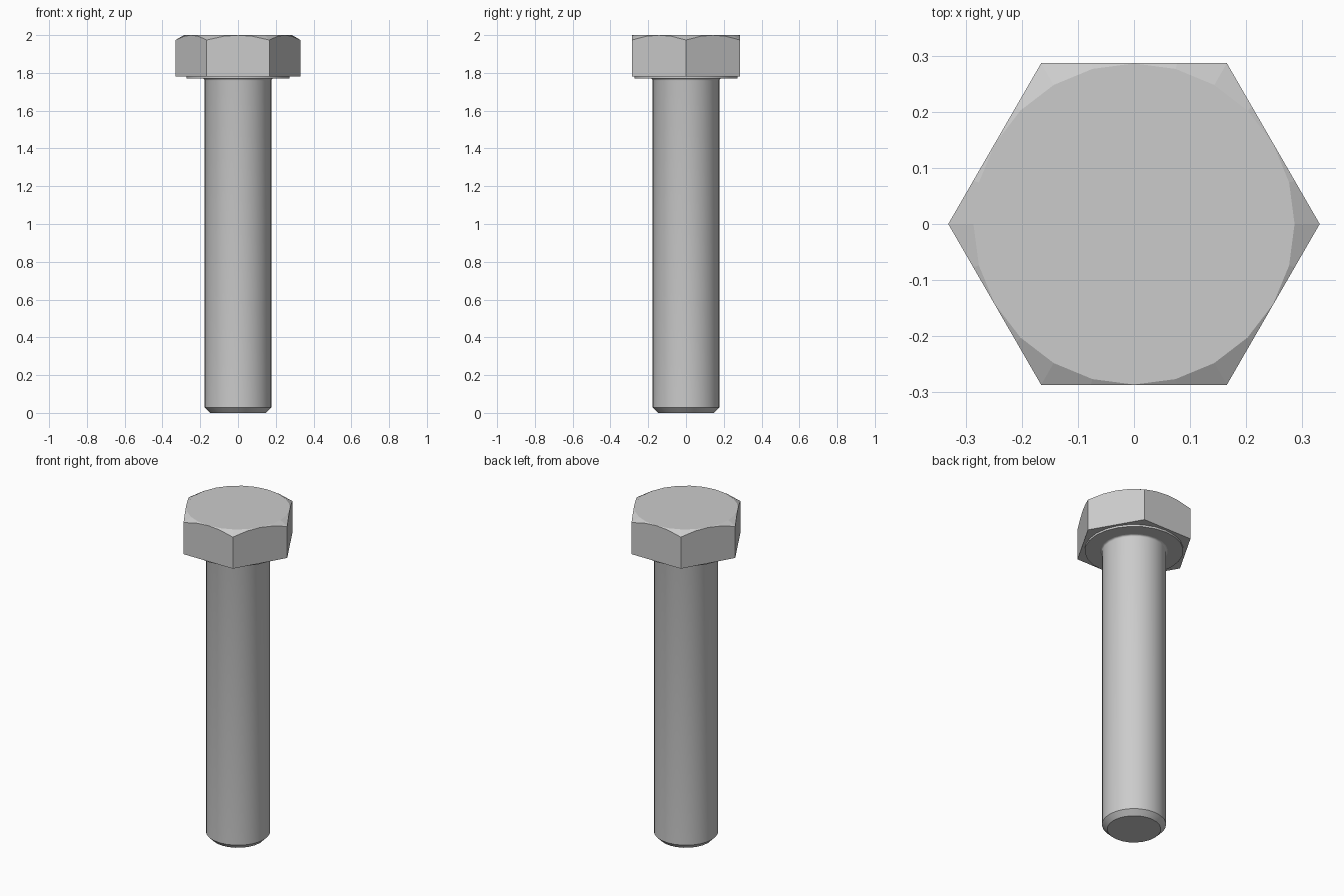
import bpy, bmesh, math

if "Cube" in bpy.data.objects:
    bpy.data.objects.remove(bpy.data.objects["Cube"])

SEGMENTS = 24


def lathe(name, profile, segments=SEGMENTS):
    """Closed solid of revolution from (radius, z) points, listed bottom to top."""
    bm = bmesh.new()
    rings = []
    for r, z in profile:
        rings.append([bm.verts.new((r * math.cos(math.tau * i / segments),
                                    r * math.sin(math.tau * i / segments), z))
                      for i in range(segments)])
    for low, high in zip(rings, rings[1:]):
        for i in range(segments):
            j = (i + 1) % segments
            bm.faces.new((low[i], low[j], high[j], high[i]))
    bm.faces.new(rings[0][::-1])
    bm.faces.new(rings[-1])
    mesh = bpy.data.meshes.new(name)
    bm.to_mesh(mesh)
    bm.free()
    obj = bpy.data.objects.new(name, mesh)
    bpy.context.collection.objects.link(obj)
    return obj


# Hexagonal head, corners on the x axis
CORNER = 0.331
FLAT = CORNER * math.cos(math.pi / 6)
head = lathe("hex_head", [(CORNER, 1.782), (CORNER, 2.05)], 6)

# 30 degree cone that chamfers the head's top corners
top_r, wide_r = FLAT - 0.0005, 0.6
drop = (wide_r - top_r) * math.tan(math.pi / 6)
cone = lathe("chamfer_cutter", [(wide_r, 1.6), (wide_r, 2 - drop), (top_r, 2.0)])
cone.hide_render = True
cone.hide_viewport = True
chamfer = head.modifiers.new("corner_chamfer", "BOOLEAN")
chamfer.operation = "INTERSECT"
chamfer.solver = "EXACT"
chamfer.object = cone
bpy.context.view_layer.objects.active = head
head.select_set(True)
bpy.ops.object.modifier_apply(modifier=chamfer.name)
bpy.data.objects.remove(cone)

# Thin round bearing face under the head
washer = lathe("bearing_face", [(0.272, 1.77), (0.272, 1.79)])

# Shank with chamfered tip and a small fillet below the head
fillet = 0.01
shank_r = 0.177
curve = [(shank_r + fillet * (1 - math.cos(a)), 1.76 + fillet * math.sin(a))
         for a in (math.pi / 2 * k / 3 for k in range(4))]
shank = lathe("shank", [(0.148, 0.0), (shank_r, 0.029)] + curve + [(shank_r + fillet, 1.785)])

# Smooth round walls, crisp rims
bpy.ops.object.select_all(action="DESELECT")
for obj in (washer, shank):
    obj.select_set(True)
bpy.context.view_layer.objects.active = shank
bpy.ops.object.shade_smooth_by_angle(angle=math.radians(32))
